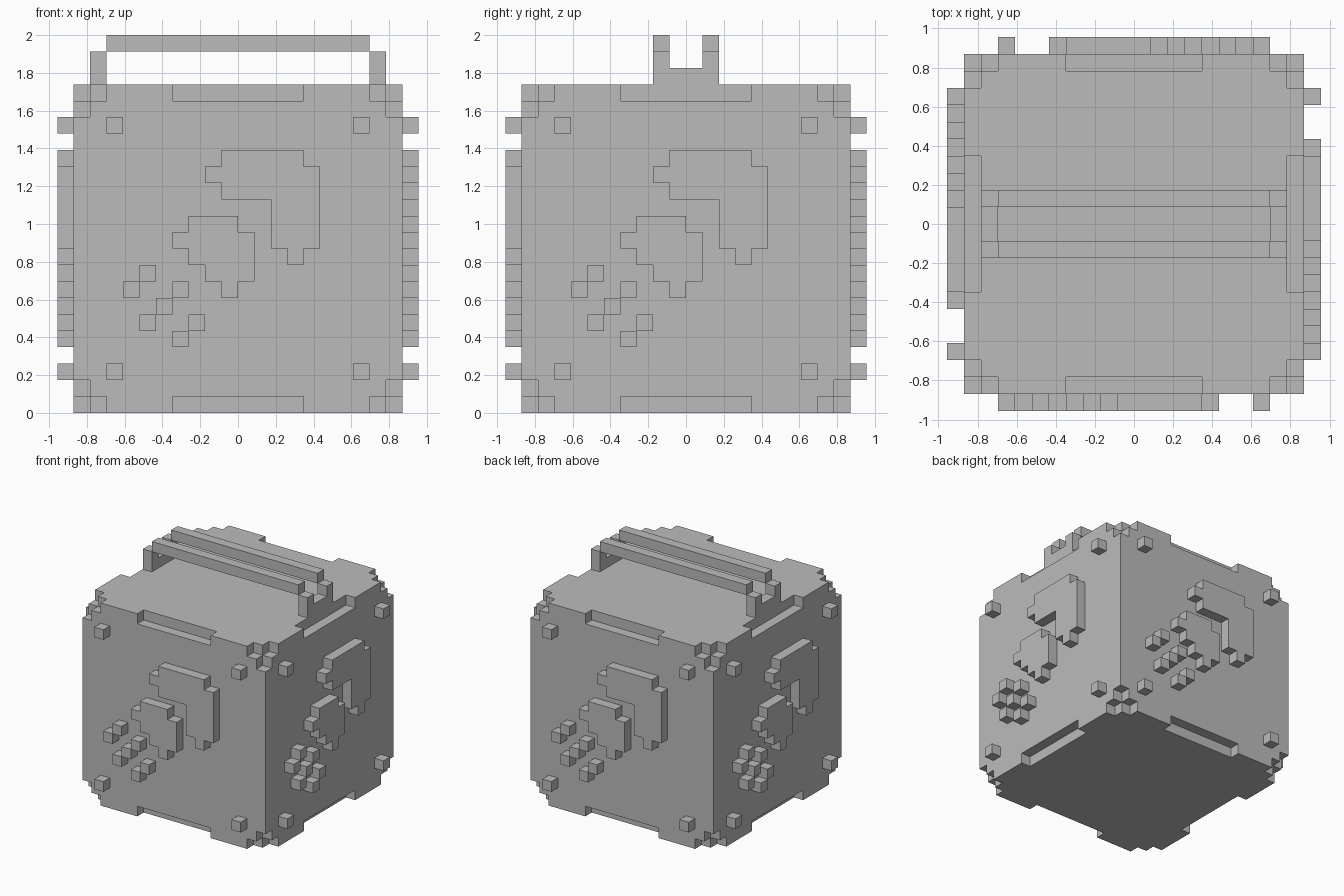
import bpy, bmesh, math
from itertools import product
from mathutils import Vector

if "Cube" in bpy.data.objects:
    bpy.data.objects.remove(bpy.data.objects["Cube"], do_unlink=True)

U = 2 / 23    # size of one block
H = 10        # half the body width, in blocks

grey = bpy.data.materials.new("plain grey")
grey.use_nodes = True
grey.diffuse_color = (0.5, 0.5, 0.5, 1)
grey.node_tree.nodes["Principled BSDF"].inputs["Base Color"].default_value = grey.diffuse_color


def box(x0, x1, y0, y1, z0, z1):
    """Set of block cells filling a range."""
    return set(product(range(x0, x1), range(y0, y1), range(z0, z1)))


def build(name, cells):
    """Outer skin of a set of blocks, with flat areas merged."""
    bm = bmesh.new()
    for cell in cells:
        centre = Vector(cell) + Vector((0.5, 0.5, 0.5))
        for axis, sign in product(range(3), (-1, 1)):
            n = Vector((0, 0, 0))
            n[axis] = sign
            if tuple(int(a + b) for a, b in zip(cell, n)) in cells:
                continue
            a = Vector((0, 0, 0))
            a[(axis + 1) % 3] = 0.5
            b = n.cross(a)
            mid = centre + n / 2
            corners = (mid - a - b, mid + a - b, mid + a + b, mid - a + b)
            bm.faces.new([bm.verts.new(c * U) for c in corners])
    bmesh.ops.remove_doubles(bm, verts=bm.verts, dist=U / 100)
    bmesh.ops.dissolve_limit(bm, angle_limit=0.01, verts=bm.verts, edges=bm.edges)
    mesh = bpy.data.meshes.new(name)
    bm.to_mesh(mesh)
    bm.free()
    mesh.materials.append(grey)
    ob = bpy.data.objects.new(name, mesh)
    bpy.context.collection.objects.link(ob)
    return ob


# Body: cube with chipped corners and a notch in each top and bottom edge
def is_cut(x, y, z):
    dx, dy = (min(v + H, H - 1 - v) for v in (x, y))
    dz = min(z, 2 * H - 1 - z)
    corner = dx + dy + dz <= 1
    notch = dz == 0 and ((dy == 0 and -4 <= x < 4) or (dx == 0 and -4 <= y < 4))
    return corner or notch


build("body", {c for c in box(-H, H, -H, H, 0, 2 * H) if not is_cut(*c)})

# Handle: foot and two posts at each end, twin bars across
for side, x in (("right", -9), ("left", 8)):
    foot = box(x, x + 1, -2, 2, 20, 21)
    posts = box(x, x + 1, -2, -1, 21, 22) | box(x, x + 1, 1, 2, 21, 22)
    build("handle_bracket_" + side, foot | posts)
for side, y in (("front", -2), ("back", 1)):
    build("handle_bar_" + side, box(-8, 8, y, y + 1, 22, 23))


# Raised reliefs, described as rows: height -> (start, end)
def relief(rows):
    return set().union(*(box(a, b, -H - 1, -H, z, z + 1) for z, (a, b) in rows.items()))


def dots(points):
    return {(x, -H - 1, z) for x, z in points}


reliefs = {
    "large_relief": relief({15: (-1, 4), 14: (-2, 5), 13: (-1, 5), 12: (2, 5),
                            11: (2, 5), 10: (2, 5), 9: (3, 4)}),
    "medium_relief": relief({11: (-3, 0), 10: (-4, 1), 9: (-3, 1), 8: (-2, 1), 7: (-1, 0)}),
    "small_blocks": dots([(-6, 8), (-7, 7), (-4, 7), (-5, 6), (-6, 5), (-3, 5), (-4, 4)]),
    "corner_studs": dots(product((-8, 7), (2, 17))),
}

# The same reliefs on all four walls
for name, cells in reliefs.items():
    first = build(name + "_front", cells)
    for k, wall in enumerate(("left", "back", "right"), 1):
        ob = bpy.data.objects.new(name + "_" + wall, first.data)
        ob.rotation_euler.z = k * math.pi / 2
        bpy.context.collection.objects.link(ob)
